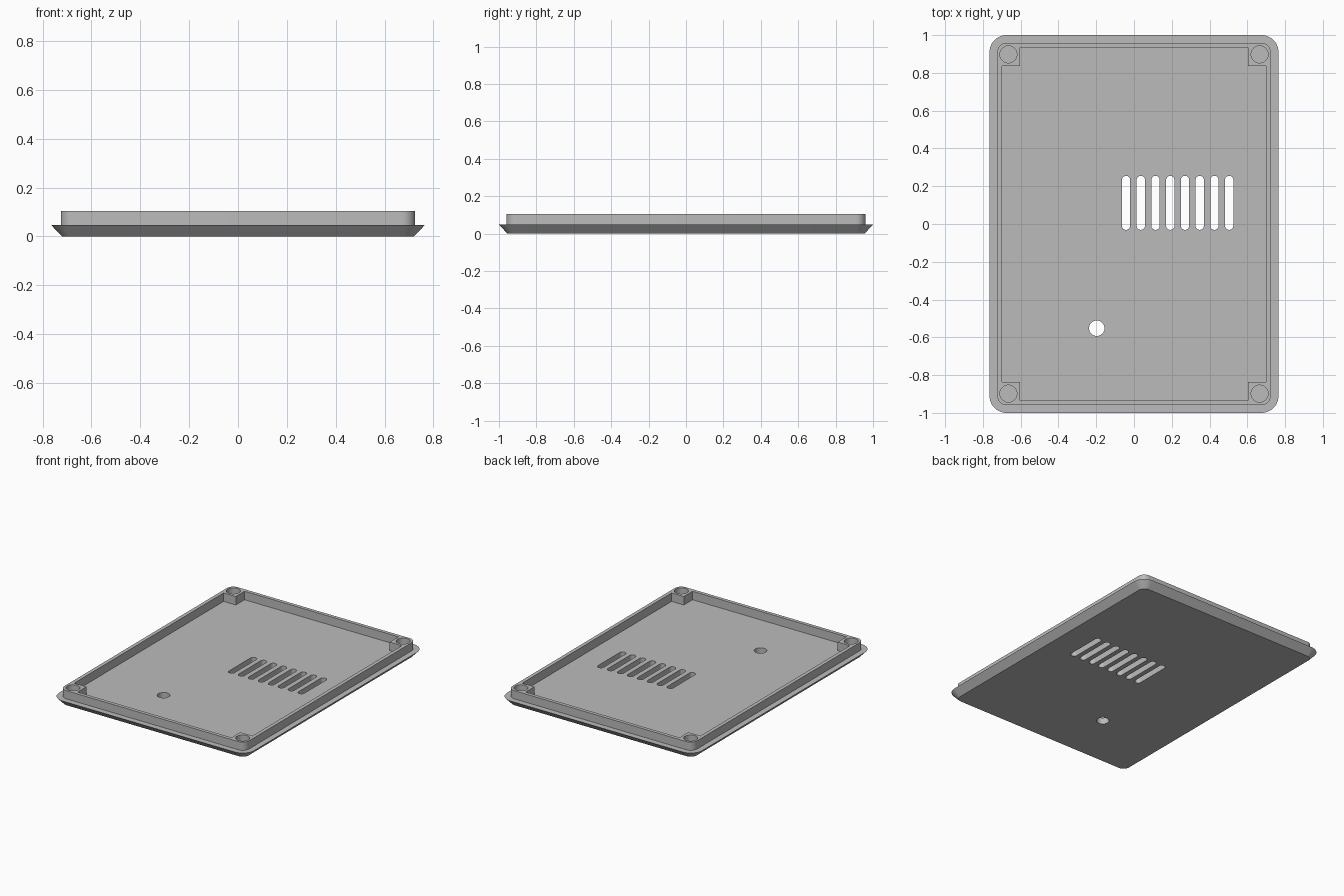
import bpy, bmesh, math

if "Cube" in bpy.data.objects:
    bpy.data.objects.remove(bpy.data.objects["Cube"])

FLOOR, TOP = 0.047, 0.105

grey = bpy.data.materials.new("plain grey")
grey.diffuse_color = (0.5, 0.5, 0.5, 1)
grey.use_nodes = True
grey.node_tree.nodes["Principled BSDF"].inputs["Base Color"].default_value = grey.diffuse_color


def rounded(hx, hy, r, cx=0, cy=0, n=10):
    """Outline of a rounded rectangle, counter-clockwise."""
    pts = []
    for k, (sx, sy) in enumerate([(1, 1), (-1, 1), (-1, -1), (1, -1)]):
        for i in range(n + 1):
            a = math.radians(90) * (k + i / n)
            pts.append((cx + sx * (hx - r) + r * math.cos(a),
                        cy + sy * (hy - r) + r * math.sin(a)))
    return pts


def loft(name, rings):
    """Closed solid through a stack of (outline, z) rings."""
    bm = bmesh.new()
    loops = [[bm.verts.new((x, y, z)) for x, y in pts] for pts, z in rings]
    for a, b in zip(loops, loops[1:]):
        for i in range(len(a)):
            j = (i + 1) % len(a)
            bm.faces.new((a[i], a[j], b[j], b[i]))
    bm.faces.new(loops[0][::-1])
    bm.faces.new(loops[-1])
    bmesh.ops.remove_doubles(bm, verts=bm.verts, dist=1e-5)
    bmesh.ops.recalc_face_normals(bm, faces=bm.faces)
    mesh = bpy.data.meshes.new(name)
    bm.to_mesh(mesh)
    bm.free()
    mesh.materials.append(grey)
    obj = bpy.data.objects.new(name, mesh)
    bpy.context.collection.objects.link(obj)
    return obj


def circle(cx, cy, r, n=40):
    return [(cx + r * math.cos(2 * math.pi * i / n),
             cy + r * math.sin(2 * math.pi * i / n)) for i in range(n)]


# Lid: bevelled plate with a raised lip
lid = loft("lid", [
    (rounded(0.72, 0.955, 0.045), 0),
    (rounded(0.765, 1.0, 0.09), FLOOR),
    (rounded(0.724, 0.959, 0.05), FLOOR),
    (rounded(0.724, 0.959, 0.05), TOP),
])

cutters = []

# Cavity: cross-shaped outline leaves a square post in each corner
px, py, wx, wy = 0.603, 0.836, 0.698, 0.934
cross = [(wx, -py), (wx, py), (px, py), (px, wy), (-px, wy), (-px, py),
         (-wx, py), (-wx, -py), (-px, -py), (-px, -wy), (px, -wy), (px, -py)]
cutters.append(loft("cavity_cutter", [(cross, FLOOR - 0.002), (cross, 0.2)]))

# Blind sockets in the corner posts
for sx in (-1, 1):
    for sy in (-1, 1):
        c = circle(sx * 0.665, sy * 0.898, 0.045)
        cutters.append(loft("socket_cutter", [(c, FLOOR + 0.002), (c, 0.2)]))

# Row of vent slots
for i in range(8):
    s = rounded(0.022, 0.143, 0.0219, -0.042 + 0.078 * i, 0.112)
    cutters.append(loft("vent_cutter", [(s, -0.1), (s, 0.2)]))

# Round through hole
c = circle(-0.197, -0.552, 0.041)
cutters.append(loft("hole_cutter", [(c, -0.1), (c, 0.2)]))

bpy.context.view_layer.objects.active = lid
lid.select_set(True)
for cut in cutters:
    cut.hide_render = True
    mod = lid.modifiers.new("cut", 'BOOLEAN')
    mod.operation = 'DIFFERENCE'
    mod.solver = 'EXACT'
    mod.object = cut
    bpy.ops.object.modifier_apply(modifier=mod.name)
for cut in cutters:
    bpy.data.objects.remove(cut)

bpy.ops.object.shade_smooth_by_angle(angle=math.radians(30))
